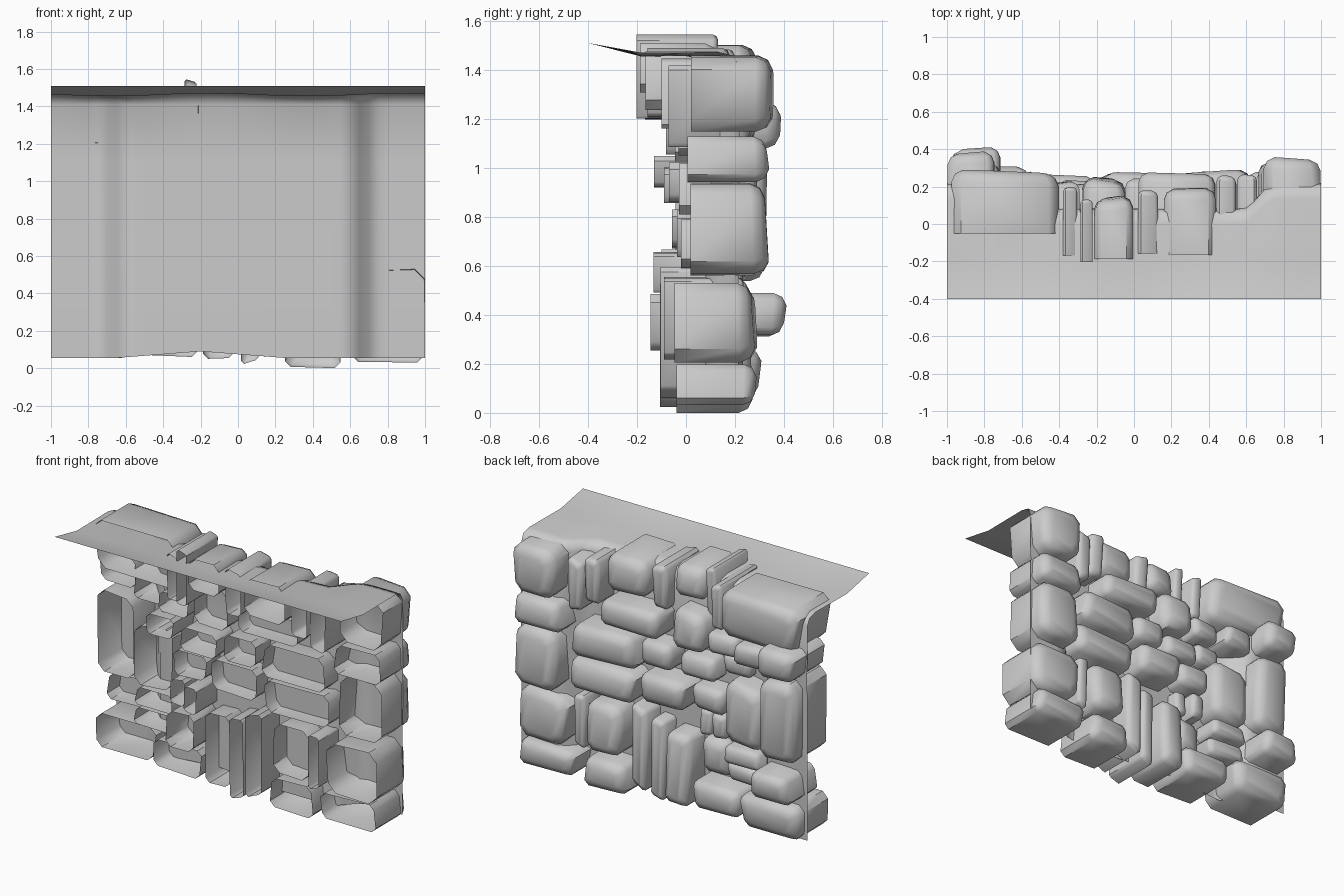
import bpy, bmesh, math, random

if "Cube" in bpy.data.objects:
    bpy.data.objects.remove(bpy.data.objects["Cube"])
random.seed(4)


def finish(name, bm, angle=45):
    mesh = bpy.data.meshes.new(name)
    bm.to_mesh(mesh)
    bm.free()
    obj = bpy.data.objects.new(name, mesh)
    bpy.context.collection.objects.link(obj)
    bpy.ops.object.select_all(action='DESELECT')
    obj.select_set(True)
    bpy.context.view_layer.objects.active = obj
    bpy.ops.object.shade_smooth_by_angle(angle=math.radians(angle))
    return obj


def stone(name, x0, x1, z0, z1, y, depth):
    """Open-backed block: straight sides along y, rounded outer face towards +y."""
    w, h = x1 - x0, z1 - z0
    cx, cz, small = (x0 + x1) / 2, (z0 + z1) / 2, min(w, h)
    c = 0.16 * small
    outline = []
    for sx, sz in ((1, 1), (-1, 1), (-1, -1), (1, -1)):
        # each corner is pulled in by a random amount so the blocks are irregular
        jx, jz = random.uniform(0, 0.07) * w, random.uniform(0, 0.07) * h
        px, pz = w / 2 - jx, h / 2 - jz
        pair = [(sx * px, sz * (pz - c)), (sx * (px - c), sz * pz)]
        if sx * sz < 0:
            pair.reverse()
        outline += pair
    r = min(0.06, 0.28 * small)
    tilt_x, tilt_z = random.uniform(-.08, .08), random.uniform(-.08, .08)
    bm = bmesh.new()
    rings = []
    for inset, yy in ((0, y - depth), (0, y - r), (0.3 * r, y - 0.35 * r), (1.0 * r, y)):
        fx, fz = 1 - 2 * inset / w, 1 - 2 * inset / h
        ring = []
        for px, pz in outline:
            lean = 0 if inset == 0 and yy < y - r else px * tilt_x + pz * tilt_z - 0.01
            ring.append(bm.verts.new((cx + px * fx, yy + min(lean, 0), cz + pz * fz)))
        rings.append(ring)
    for a, b in zip(rings, rings[1:]):
        for i in range(8):
            j = (i + 1) % 8
            bm.faces.new((a[i], b[i], b[j], a[j]))
    bm.faces.new(rings[-1])
    bmesh.ops.recalc_face_normals(bm, faces=bm.faces)
    bm.faces.ensure_lookup_table()
    if bm.faces[-1].normal.y < 0:
        bmesh.ops.reverse_faces(bm, faces=bm.faces)
    finish(name, bm)


# Each stone: x min, x max, z min, z max, outer face y
coping = [
    (.69, 1.0, 1.13, 1.46, .36), (.55, .66, 1.08, 1.42, .27), (.44, .55, 1.15, 1.46, .26),
    (.14, .45, 1.23, 1.48, .20), (.02, .13, 1.20, 1.49, .18), (-.22, 0, 1.30, 1.51, .15),
    (-.29, -.22, 1.20, 1.55, .13), (-.38, -.30, 1.18, 1.49, .2), (-.98, -.4, 1.2, 1.51, .29),
]
end_stones = [
    (.66, .99, .94, 1.13, .34), (.68, 1.0, .54, .94, .34), (.64, 1.0, .20, .54, .29),
    (.60, 1.0, .02, .20, .29), (-1.0, -.74, 1.07, 1.27, .39), (-.98, -.71, .5, 1.06, .33),
    (-.98, -.70, .31, .49, .41), (-.98, -.56, .04, .28, .31),
]
foot_stones = [
    (.24, .55, 0, .20, .28), (.12, .24, .06, .60, .24), (.01, .11, .02, .54, .22),
    (-.19, -.01, .04, .52, .27), (-.55, -.2, .06, .24, .27), (.55, .63, .21, .56, .24),
    (.28, .54, .22, .57, .28),
]
middle_stones = [
    (.02, .44, 1.04, 1.22, .28), (-.28, -.04, 1.02, 1.28, .25), (.18, .64, .80, 1.03, .29),
    (-.06, .17, .85, 1.03, .25), (-.17, .17, .63, .83, .28), (.19, .66, .58, .79, .27),
    (-.73, -.50, 1.05, 1.20, .28), (-.50, -.29, 1.05, 1.19, .23), (-.55, -.36, .92, 1.05, .17),
    (-.35, -.08, .85, 1.01, .22), (-.70, -.42, .52, .93, .27), (-.41, -.18, .67, .84, .24),
    (-.41, -.30, .50, .67, .2), (-.29, -.20, .49, .66, .17), (-.41, -.2, .24, .49, .17),
    (-.69, -.42, .40, .52, .26), (-.69, -.42, .28, .40, .23),
]
groups = (("coping_stone", coping, .35), ("end_stone", end_stones, .34),
          ("foot_stone", foot_stones, .33), ("middle_stone", middle_stones, .30))
for label, stones, depth in groups:
    for n, s in enumerate(stones, 1):
        stone(f"{label}_{n}", *s, depth + random.uniform(-.02, .02))


# Thin backing sheet: flared top ledge running into a wall set back at both ends
def wall_y(x):
    t = min(1, max(0, (abs(x) - .58) / .17))
    return .08 + .135 * t * t * (3 - 2 * t)


bm = bmesh.new()
columns = []
steps = 40
for i in range(steps + 1):
    x = -1 + 2 * i / steps
    yw = wall_y(x)
    rise = .035 * max(0, 1 - abs(x + .2) / .45)
    wave = .008 * math.sin(6 * x + 2.5)
    profile = [(-.4, 1.51), (-.18, 1.462 + wave), (yw - .08, 1.465 + wave), (yw - .02, 1.45 + wave),
               (yw, 1.41), (yw + .004, 1.1), (yw, .6), (yw, .055 + rise)]
    columns.append([bm.verts.new((x, y, z)) for y, z in profile])
for a, b in zip(columns, columns[1:]):
    for k in range(len(a) - 1):
        bm.faces.new((a[k], a[k + 1], b[k + 1], b[k]))
bmesh.ops.reverse_faces(bm, faces=bm.faces)
finish("backing_sheet", bm, 60)
